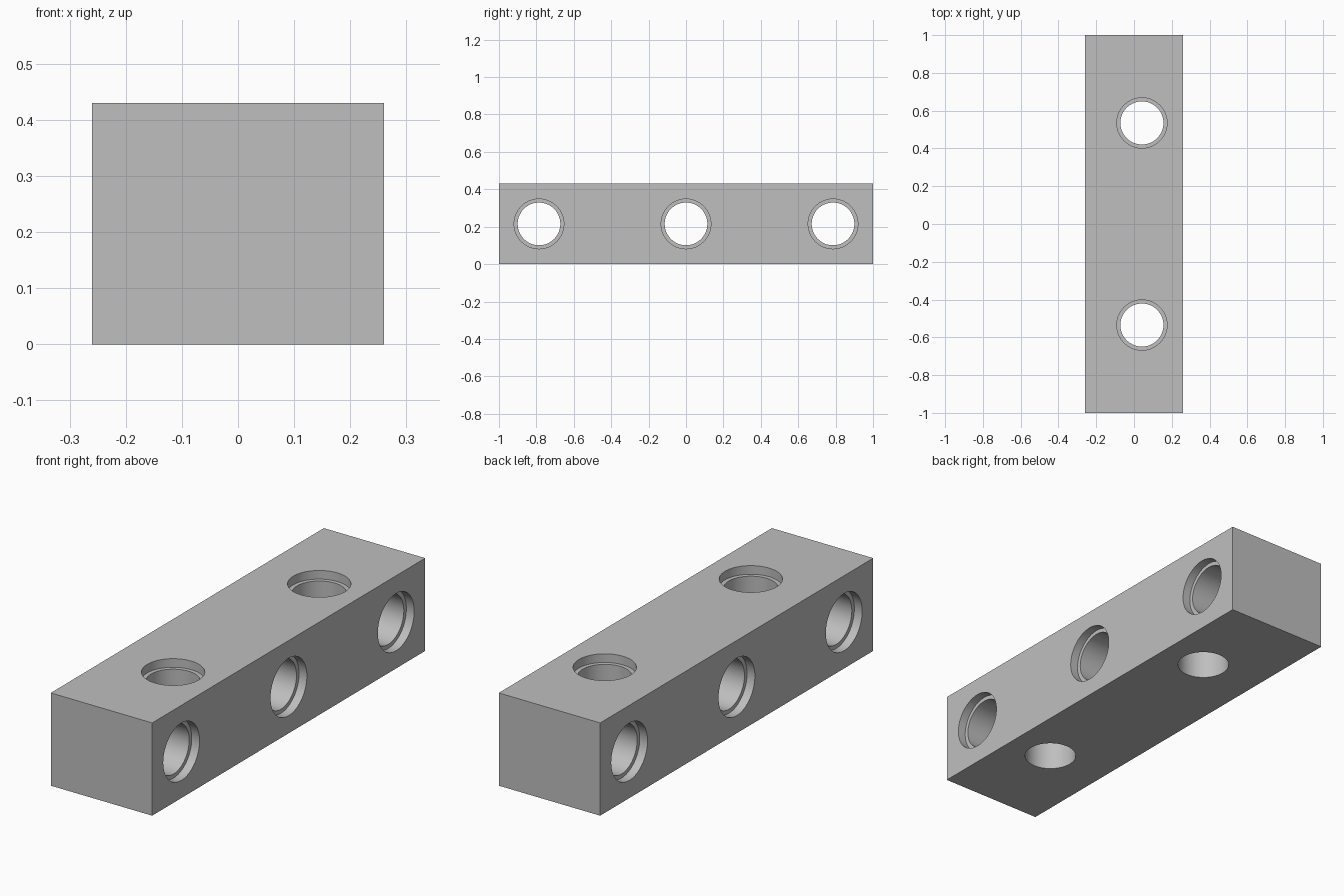
import bpy, bmesh, math
from mathutils import Matrix

if "Cube" in bpy.data.objects:
    bpy.data.objects.remove(bpy.data.objects["Cube"], do_unlink=True)

WIDTH, LENGTH, HEIGHT = 0.52, 2.0, 0.43
BORE, RECESS, DEPTH = 0.114, 0.133, 0.04
OVER = 0.05  # cutter overshoot beyond the surface
SEGMENTS = 96

grey = bpy.data.materials.new("light_grey")
grey.use_nodes = True
colour = (0.52, 0.52, 0.52, 1)
grey.diffuse_color = colour
grey.node_tree.nodes["Principled BSDF"].inputs["Base Color"].default_value = colour


def make_object(name, bm):
    mesh = bpy.data.meshes.new(name)
    bmesh.ops.recalc_face_normals(bm, faces=bm.faces)
    bm.to_mesh(mesh)
    bm.free()
    mesh.materials.append(grey)
    obj = bpy.data.objects.new(name, mesh)
    bpy.context.collection.objects.link(obj)
    return obj


def bore_cutter(name, thickness, matrix, both_ends):
    """Turned solid along z: a through bore with a wider recess at one or both ends."""
    half = thickness / 2
    top, step = half + OVER, half - DEPTH
    profile = [(0, top), (RECESS, top), (RECESS, step), (BORE, step)]
    if both_ends:
        profile += [(r, -z) for r, z in reversed(profile)]
    else:
        profile += [(BORE, -top), (0, -top)]
    bm = bmesh.new()
    verts = [bm.verts.new((r, 0, z)) for r, z in profile]
    edges = [bm.edges.new(pair) for pair in zip(verts, verts[1:])]
    bmesh.ops.spin(bm, geom=verts + edges, cent=(0, 0, 0), axis=(0, 0, 1),
                   angle=math.tau, steps=SEGMENTS)
    bmesh.ops.remove_doubles(bm, verts=bm.verts, dist=0.0001)
    bmesh.ops.transform(bm, matrix=matrix, verts=bm.verts)
    cutter = make_object(name, bm)
    cutter.hide_render = True
    return cutter


# Solid block
bm = bmesh.new()
bmesh.ops.create_cube(bm, size=1, matrix=Matrix.Translation((0, 0, HEIGHT / 2))
                      @ Matrix.Diagonal((WIDTH, LENGTH, HEIGHT, 1)))
block = make_object("drilled_block", bm)

# Three cross bores recessed on both sides, two upright bores recessed on top
cutters = []
for y in (-0.786, 0, 0.786):
    place = Matrix.Translation((0, y, HEIGHT / 2)) @ Matrix.Rotation(math.pi / 2, 4, "Y")
    cutters.append(bore_cutter("cross_bore_cutter", WIDTH, place, True))
for y in (-0.535, 0.535):
    place = Matrix.Translation((0.042, y, HEIGHT / 2))
    cutters.append(bore_cutter("upright_bore_cutter", HEIGHT, place, False))

# Cut the bores, then discard the cutters
bpy.ops.object.select_all(action="DESELECT")
block.select_set(True)
bpy.context.view_layer.objects.active = block
for cutter in cutters:
    cut = block.modifiers.new("bore", "BOOLEAN")
    cut.operation = "DIFFERENCE"
    cut.solver = "EXACT"
    cut.object = cutter
    bpy.ops.object.modifier_apply(modifier=cut.name)
    bpy.data.objects.remove(cutter, do_unlink=True)

bpy.ops.object.shade_smooth_by_angle(angle=math.radians(30))
